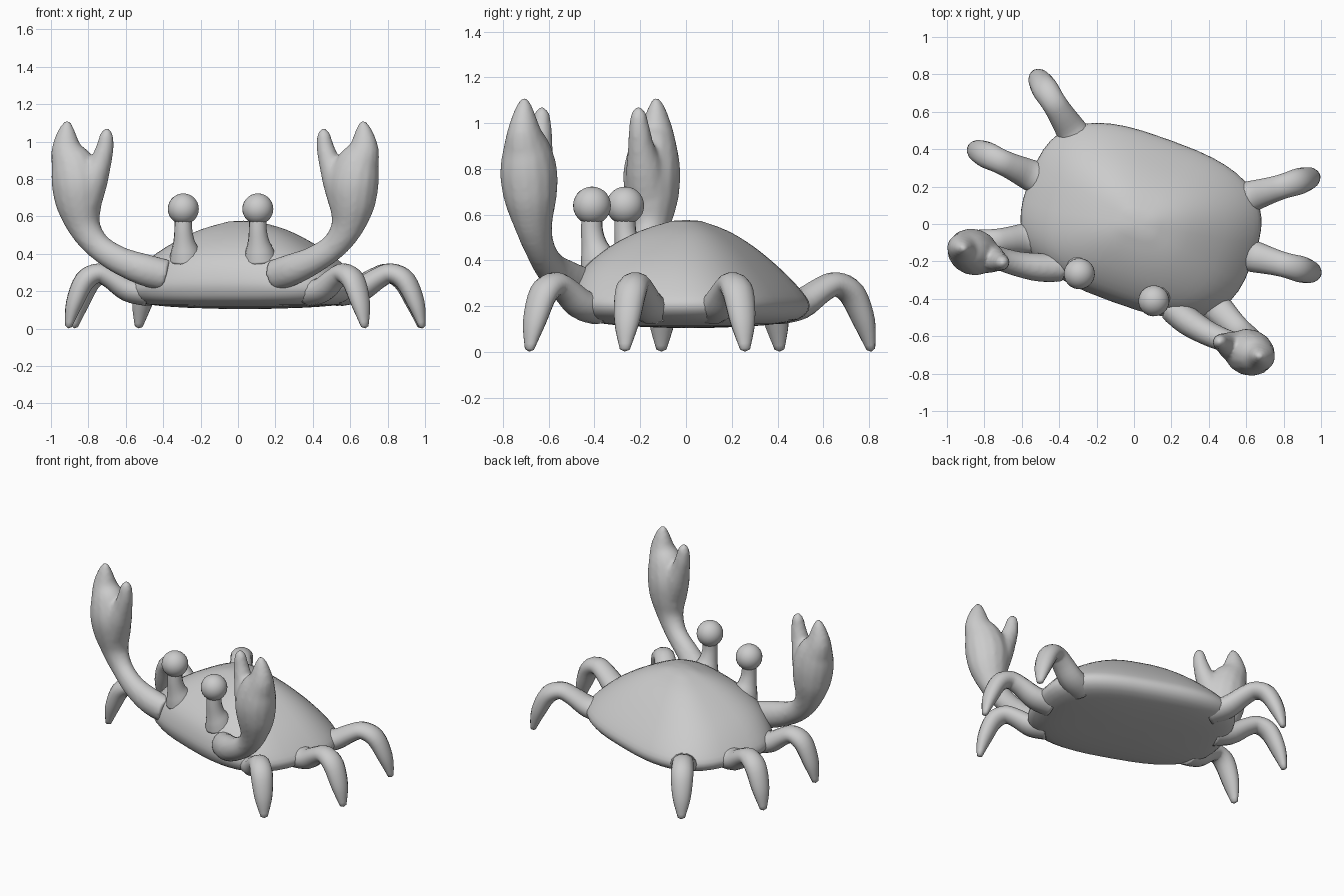
import bpy, bmesh, math
from mathutils import Vector, Matrix

if "Cube" in bpy.data.objects:
    bpy.data.objects.remove(bpy.data.objects["Cube"])

# Whole crab is turned about z relative to the grid
PLACE = Matrix.Translation((0.03, 0, 0)) @ Matrix.Rotation(math.radians(-20), 4, 'Z')


def finish(name, bm):
    bmesh.ops.recalc_face_normals(bm, faces=bm.faces[:])
    me = bpy.data.meshes.new(name)
    bm.to_mesh(me)
    bm.free()
    for p in me.polygons:
        p.use_smooth = True
    ob = bpy.data.objects.new(name, me)
    ob.matrix_world = PLACE
    bpy.context.collection.objects.link(ob)
    return ob


def skin_rings(bm, rings, start, end):
    n = len(rings[0])
    vr = [[bm.verts.new(p) for p in r] for r in rings]
    for a, b in zip(vr, vr[1:]):
        for i in range(n):
            j = (i + 1) % n
            bm.faces.new((a[i], a[j], b[j], b[i]))
    for ring, tip in ((vr[0], start), (vr[-1], end)):
        c = bm.verts.new(tip)
        for i in range(n):
            bm.faces.new((ring[i], ring[(i + 1) % n], c))


def smooth_path(pts, steps=4):
    # Catmull-Rom through points of any dimension
    P = [pts[0]] + list(pts) + [pts[-1]]
    out = []
    for k in range(1, len(P) - 2):
        for s in range(steps):
            t = s / steps
            out.append([0.5 * (2*b + (c-a)*t + (2*a-5*b+4*c-d)*t*t + (3*b-a-3*c+d)*t**3)
                        for a, b, c, d in zip(P[k-1], P[k], P[k+1], P[k+2])])
    out.append(list(pts[-1]))
    return out


def tube(bm, pts, side, flat=1.0, n=14):
    # pts are (x, y, z, radius); side is the ring axis that gets scaled by flat
    path = smooth_path(pts)
    pos = [Vector(p[:3]) for p in path]
    rings = []
    for i, p in enumerate(pos):
        t = (pos[min(i+1, len(pos)-1)] - pos[max(i-1, 0)]).normalized()
        u = (side - t * side.dot(t)).normalized()
        v = t.cross(u)
        r = path[i][3]
        rings.append([p + r * (u * flat * math.cos(a) + v * math.sin(a))
                      for a in (2 * math.pi * k / n for k in range(n))])
    skin_rings(bm, rings, pos[0], pos[-1] + t * path[-1][3] * 0.6)


# Shell: superelliptic rings swept up a lens-shaped profile (scale, z, y shift, front bulge)
profile = smooth_path([(0.2, 0.106, 0.022, 0), (0.6, 0.116, 0.022, 0), (0.9, 0.142, 0.022, 0),
                       (1.0, 0.20, 0.022, 0), (0.94, 0.27, 0.015, 0.025),
                       (0.78, 0.37, 0.0, 0.045), (0.57, 0.46, 0.0, 0.045),
                       (0.35, 0.53, 0.0, 0.02), (0.12, 0.573, 0.0, 0)], 3)
rings = []
for s, z, y, bulge in profile:
    e = 2 / 2.85
    ring = []
    for k in range(48):
        a = 2 * math.pi * k / 48
        c, d = math.cos(a), math.sin(a)
        depth = 0.455 * s + (bulge if d < 0 else 0)
        ring.append((0.635 * s * math.copysign(abs(c)**e, c),
                     y + depth * math.copysign(abs(d)**e, d), z))
    rings.append(ring)
bm = bmesh.new()
skin_rings(bm, rings, (0, 0.022, 0.105), (0, 0, 0.577))
finish("shell", bm)

# Leg shape: (fraction from root to foot, height, radius)
LEG = [(-0.25, 0.195, 0.075), (0.05, 0.21, 0.066), (0.33, 0.27, 0.056), (0.53, 0.296, 0.053),
       (0.75, 0.255, 0.056), (0.92, 0.13, 0.045), (1.01, 0.012, 0.018)]
LEGS = {"front": ((0.54, -0.28), (0.84, -0.42)),
        "middle": ((0.63, 0.045), (0.985, 0.075)),
        "back": ((0.50, 0.335), (0.80, 0.565))}

ARM = [(0.31, -0.36, 0.285, 0.085), (0.42, -0.40, 0.315, 0.086), (0.55, -0.425, 0.365, 0.075),
       (0.67, -0.43, 0.44, 0.071), (0.745, -0.435, 0.54, 0.088), (0.775, -0.44, 0.66, 0.124),
       (0.785, -0.445, 0.77, 0.138), (0.81, -0.445, 0.87, 0.122), (0.845, -0.445, 0.96, 0.085),
       (0.845, -0.445, 1.06, 0.045), (0.838, -0.445, 1.105, 0.018)]
THUMB = [(0.745, -0.445, 0.68, 0.095), (0.695, -0.445, 0.80, 0.083), (0.652, -0.445, 0.89, 0.06),
         (0.627, -0.445, 0.97, 0.047), (0.618, -0.445, 1.04, 0.034), (0.618, -0.445, 1.068, 0.014)]
STALK = [(0.212, -0.32, 0.37, 0.09), (0.212, -0.335, 0.42, 0.075), (0.212, -0.35, 0.47, 0.057),
         (0.212, -0.36, 0.53, 0.048), (0.212, -0.36, 0.60, 0.046)]

for label, s in (("right", 1), ("left", -1)):
    def mirror(pts):
        return [(s * x, y, z, r) for x, y, z, r in pts]

    # Walking legs
    for name, (root, foot) in LEGS.items():
        a, b = Vector((*root, 0)), Vector((*foot, 0))
        pts = []
        for f, z, r in LEG:
            p = a + (b - a) * f
            pts.append((s * p.x, p.y, z, r))
        d = b - a
        bm = bmesh.new()
        tube(bm, pts, Vector((-d.y, s * d.x, 0)).normalized(), 1.25)
        finish(f"{name}_leg_{label}", bm)

    # Raised claw with arm, palm, finger and thumb, blended into one surface
    bm = bmesh.new()
    tube(bm, mirror(ARM), Vector((0, 1, 0)), 0.9)
    tube(bm, mirror(THUMB), Vector((0, 1, 0)), 1.0)
    claw = finish(f"claw_{label}", bm)
    rm = claw.modifiers.new("blend", 'REMESH')
    rm.mode = 'VOXEL'
    rm.voxel_size = 0.013
    rm.use_smooth_shade = True
    sm = claw.modifiers.new("soften", 'SMOOTH')
    sm.factor, sm.iterations = 0.5, 5

    # Eye stalk and eyeball
    bm = bmesh.new()
    tube(bm, mirror(STALK), Vector((0, 1, 0)))
    finish(f"eye_stalk_{label}", bm)
    bm = bmesh.new()
    bmesh.ops.create_uvsphere(bm, u_segments=24, v_segments=14, radius=0.083,
                              matrix=Matrix.Translation((s * 0.212, -0.36, 0.64)))
    finish(f"eye_{label}", bm)
